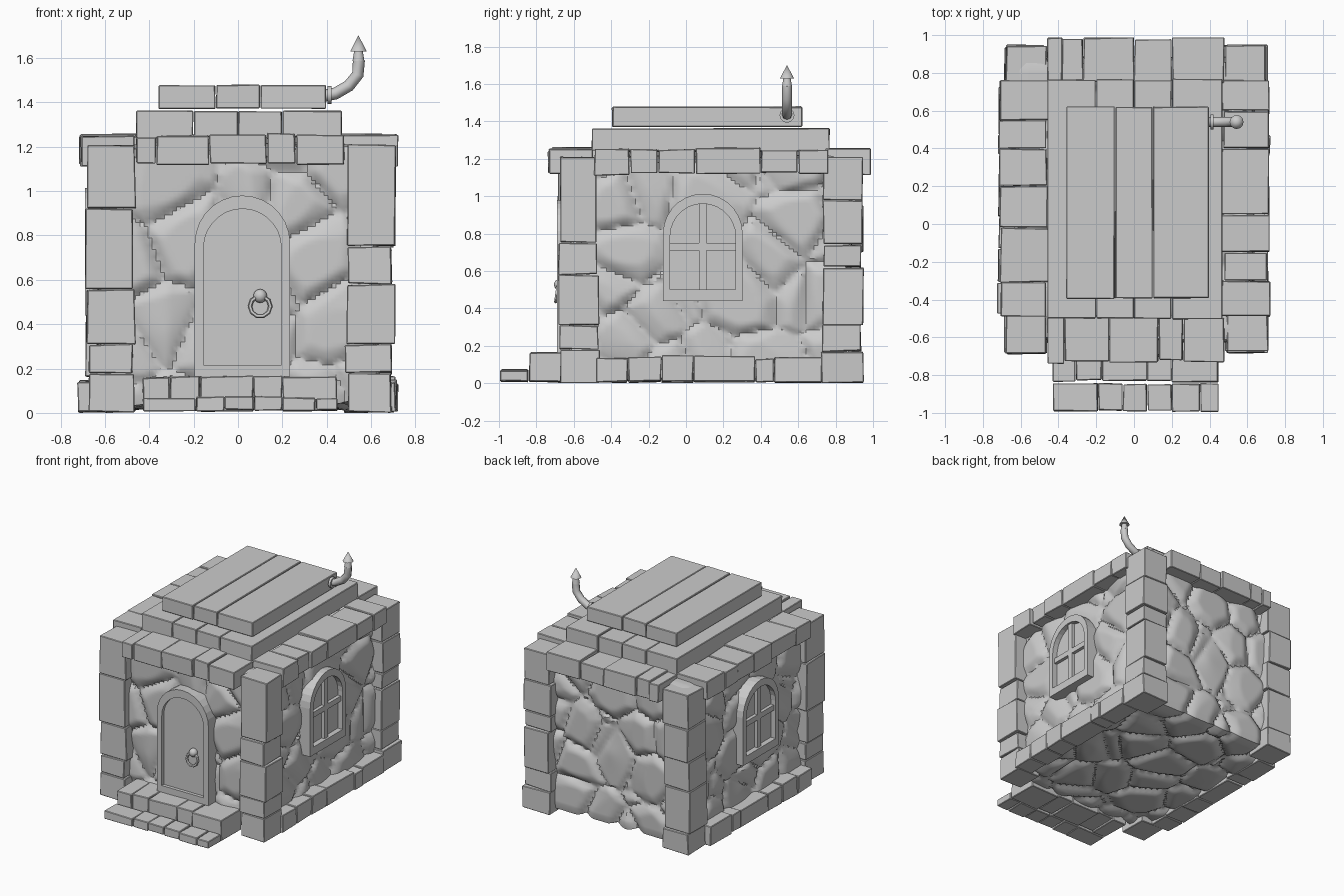
import bpy, bmesh, math, random
from mathutils import Vector, noise

if "Cube" in bpy.data.objects:
    bpy.data.objects.remove(bpy.data.objects["Cube"])

random.seed(4)


def finish(name, bm, smooth=False):
    bmesh.ops.recalc_face_normals(bm, faces=bm.faces[:])
    me = bpy.data.meshes.new(name)
    bm.to_mesh(me)
    bm.free()
    ob = bpy.data.objects.new(name, me)
    bpy.context.collection.objects.link(ob)
    if smooth:
        bpy.ops.object.select_all(action='DESELECT')
        ob.select_set(True)
        bpy.context.view_layer.objects.active = ob
        bpy.ops.object.shade_smooth_by_angle(angle=math.radians(35))
    return ob


def add_box(bm, lo, hi, jitter=0.0):
    for v in bmesh.ops.create_cube(bm, size=1)['verts']:
        for i in range(3):
            v.co[i] = (hi[i] if v.co[i] > 0 else lo[i]) + random.uniform(-jitter, jitter)


def block_row(name, axis, cuts, lo, hi, vary=0.009, jitter=0.004):
    """Row of hand-cut blocks split along one axis, outer sizes varied per block."""
    bm = bmesh.new()
    for a, b in zip(cuts, cuts[1:]):
        l = [c + random.uniform(-vary, vary) for c in lo]
        h = [c + random.uniform(-vary, vary) for c in hi]
        l[axis], h[axis] = a + 0.002, b - 0.002
        l[2] = max(l[2], jitter)
        add_box(bm, l, h, jitter)
    ob = finish(name, bm)
    bev = ob.modifiers.new("worn_edges", 'BEVEL')
    bev.width, bev.segments = 0.004, 1
    return ob


def arch(mid, half, z0, spring, n=14):
    pts = [(mid - half, z0), (mid + half, z0)]
    return pts + [(mid + half * math.cos(math.pi * i / n), spring + half * math.sin(math.pi * i / n))
                  for i in range(n + 1)]


def loft(name, rings, place, closed):
    """Join profile rings at given depths; closed makes a frame, otherwise a capped slab."""
    bm = bmesh.new()
    vs = [[bm.verts.new(place(a, z, d)) for a, z in prof] for prof, d in rings]
    n = len(vs[0])
    for k in range(len(vs) if closed else len(vs) - 1):
        r, s = vs[k], vs[(k + 1) % len(vs)]
        for i in range(n):
            j = (i + 1) % n
            bm.faces.new((r[i], r[j], s[j], s[i]))
    if not closed:
        bm.faces.new(vs[0])
        bm.faces.new(vs[-1])
    return finish(name, bm)


# Rubble stone body: fine box pushed out into rounded, tilted stones
bm = bmesh.new()
add_box(bm, (-0.59, -0.58, 0.06), (0.59, 0.84, 1.17))
bmesh.ops.subdivide_edges(bm, edges=bm.edges[:], cuts=63, use_grid_fill=True)
bm.normal_update()
moves = []
for v in bm.verts:
    dist, pts = noise.voronoi(v.co * 3.3 + Vector((5.2, 1.7, 9.1)))
    edge = min(1.0, (dist[1] - dist[0]) * 3.2)
    tilt = noise.noise_vector(pts[0] * 7.3)
    local = v.co * 3.3 + Vector((5.2, 1.7, 9.1)) - pts[0]
    h = 0.045 * math.sqrt(edge) + 0.022 * tilt.dot(local) * edge
    moves.append((v, v.normal * min(h, 0.055)))
for v, m in moves:
    v.co += m
finish("stone_walls", bm, True)

# Corner pillars of stacked blocks
for name, x0, x1, y0, y1, cuts in (
        ("front_left_pillar", -0.68, -0.47, -0.68, -0.47, (0, .18, .31, .56, .92, 1.21)),
        ("front_right_pillar", 0.49, 0.70, -0.68, -0.47, (0, .18, .31, .58, .75, 1.21)),
        ("back_left_pillar", -0.68, -0.47, 0.73, 0.94, (0, .16, .48, .70, .95, 1.21)),
        ("back_right_pillar", 0.48, 0.70, 0.73, 0.94, (0, .17, .31, .62, .74, .98, 1.21))):
    block_row(name, 2, cuts, (x0, y0, 0), (x1, y1, 0))

# Side footings and side eaves
for side, x0, x1 in (("left", -0.715, -0.56), ("right", 0.56, 0.715)):
    block_row(side + "_footing", 1, (-.48, -.31, -.13, .04, .37, .47, .73),
              (x0, 0, 0.006), (x1, 0, 0.14))
for side, x0, x1, cuts in (
        ("left", -0.71, -0.46, (-.49, -.31, -.02, .2, .4, .55, .76)),
        ("right", 0.47, 0.71, (-.49, -.3, -.15, .05, .4, .6, .76))):
    block_row(side + "_eave", 1, cuts, (x0, 0, 1.12), (x1, 0, 1.25))

# Outer eave corner blocks above the four pillars sit slightly outside them
for name, y0, y1, cuts in (
        ("front_eave", -0.73, -0.49, (-.46, -.37, -.13, .13, .26, .48)),
        ("back_eave", 0.75, 0.98, (-.46, -.38, -.27, .0, .2, .48))):
    block_row(name, 0, cuts, (0, y0, 1.12), (0, y1, 1.25))

# Stepped roof of long slabs
block_row("lower_roof", 0, (-.46, -.2, .0, .2, .47), (0, -.5, 1.24), (0, .765, 1.363), 0.004, 0.002)
block_row("upper_roof", 0, (-.36, -.1, .1, .4), (0, -.395, 1.373), (0, .62, 1.477), 0.003, 0.002)

# Door steps
block_row("lower_step", 0, (-.43, -.19, -.06, .07, .2, .35, .45), (0, -.99, .01), (0, -.845, .07), 0.005, 0.003)
block_row("upper_step", 0, (-.43, -.31, -.17, .07, .2, .45), (0, -.83, .01), (0, -.6, .165), 0.006)

# Arched door
front = lambda a, z, d: (a, -d, z)
outer, inner = arch(0.02, 0.215, 0.165, 0.765), arch(0.02, 0.175, 0.215, 0.745)
loft("door_frame", [(outer, .56), (outer, .69), (inner, .69), (inner, .56)], front, True)
loft("door_panel", [(inner, .57), (inner, .665)], front, False)

# Door knob and ring
bm = bmesh.new()
bmesh.ops.create_uvsphere(bm, u_segments=12, v_segments=8, radius=0.031)
for v in bm.verts:
    v.co += Vector((0.10, -0.675, 0.527))
finish("door_knob", bm, True)
bpy.ops.mesh.primitive_torus_add(major_segments=10, minor_segments=6, major_radius=0.046,
                                 minor_radius=0.01, location=(0.10, -0.69, 0.48),
                                 rotation=(math.radians(82), 0, 0))
bpy.context.object.name = "door_ring"

# Arched windows on both sides
outer, inner = arch(0.09, 0.213, 0.44, 0.80), arch(0.09, 0.175, 0.50, 0.785)
for side, s in (("left", -1), ("right", 1)):
    place = lambda a, z, d: (s * d, a, z)
    loft(side + "_window_frame", [(outer, .56), (outer, .69), (inner, .69), (inner, .56)], place, True)
    loft(side + "_window_pane", [(inner, .57), (inner, .65)], place, False)
    bm = bmesh.new()
    x0, x1 = sorted((s * 0.64, s * 0.675))
    add_box(bm, (x0, 0.07, 0.50), (x1, 0.11, 0.96))
    add_box(bm, (x0, -0.085, 0.71), (x1, 0.265, 0.75))
    finish(side + "_window_bars", bm)

# Bent stove pipe
cu = bpy.data.curves.new("stove_pipe", 'CURVE')
cu.dimensions, cu.bevel_depth, cu.bevel_resolution, cu.use_fill_caps = '3D', 0.027, 2, True
sp = cu.splines.new('POLY')
path = [(.39, 1.43), (.44, 1.44), (.50, 1.475), (.54, 1.525), (.545, 1.59)]
sp.points.add(len(path) - 1)
for p, (x, z) in zip(sp.points, path):
    p.co = (x, 0.54, z, 1)
pipe = bpy.data.objects.new("stove_pipe", cu)
bpy.context.collection.objects.link(pipe)
bpy.ops.object.select_all(action='DESELECT')
pipe.select_set(True)
bpy.context.view_layer.objects.active = pipe
bpy.ops.object.convert(target='MESH')

# Pipe flange, neck and pointed cap
for name, r1, r2, h, loc, rot in (
        ("pipe_flange", .04, .04, .018, (.413, .54, 1.433), (0, math.pi / 2, 0)),
        ("pipe_neck", .027, .018, .05, (.543, .54, 1.612), (0, 0, 0)),
        ("pipe_cap", .037, 0, .072, (.543, .54, 1.666), (0, 0, 0))):
    bpy.ops.mesh.primitive_cone_add(vertices=12, radius1=r1, radius2=r2, depth=h, location=loc, rotation=rot)
    bpy.context.object.name = name
    bpy.ops.object.shade_smooth_by_angle(angle=math.radians(40))
